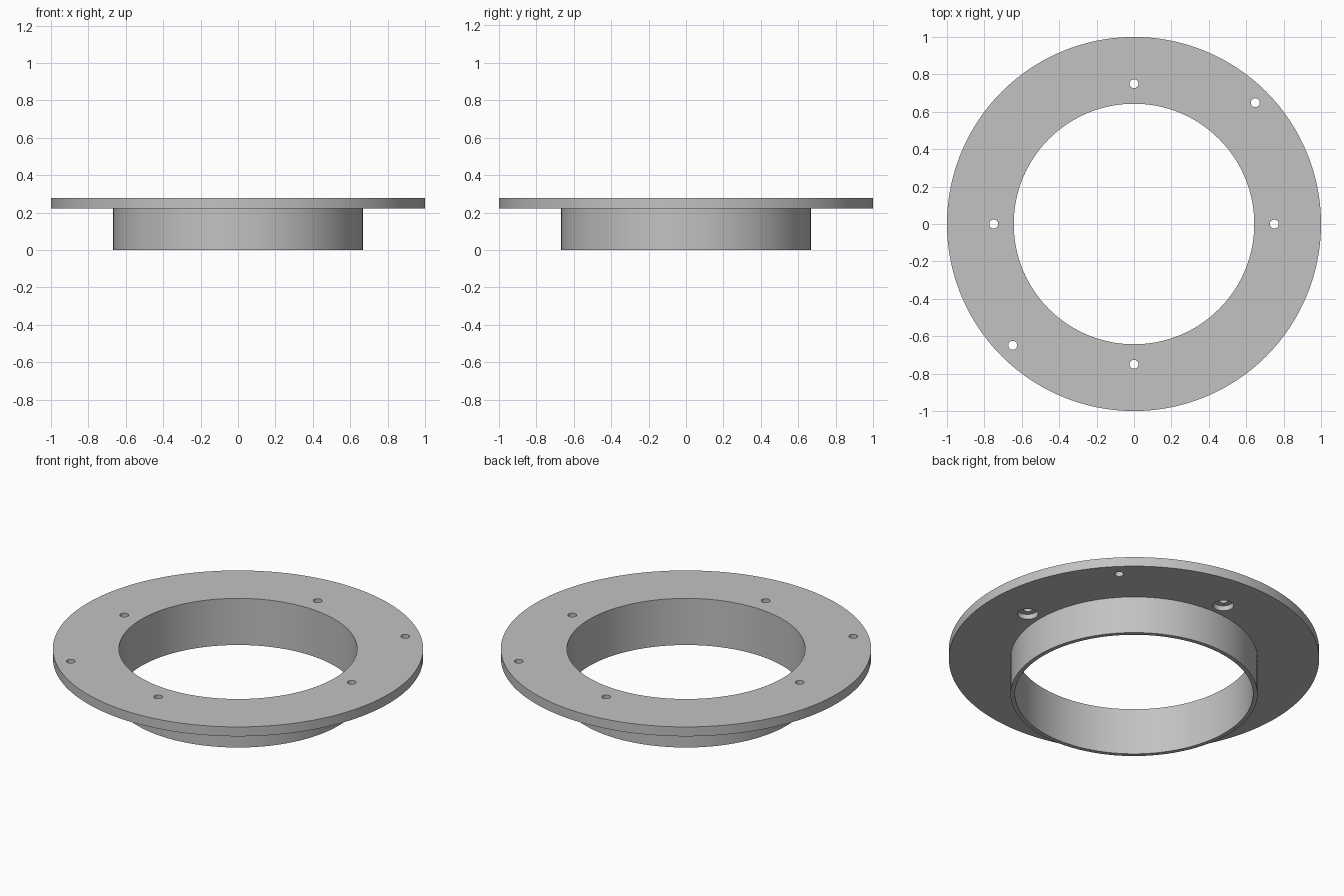
import bpy
import bmesh
from math import cos, sin, pi, radians
from mathutils import Matrix, Vector

if "Cube" in bpy.data.objects:
    bpy.data.objects.remove(bpy.data.objects["Cube"], do_unlink=True)

FLANGE_BOTTOM, FLANGE_TOP = 0.222, 0.278
TUBE_INNER, TUBE_OUTER = 0.643, 0.667
HOLE_RADIUS, BORE_RADIUS = 0.024, 0.056
BORE_TOP = 0.252

gray = bpy.data.materials.new("light_gray")
gray.use_nodes = True
color = (0.54, 0.54, 0.54, 1)
gray.diffuse_color = color
gray.node_tree.nodes["Principled BSDF"].inputs["Base Color"].default_value = color


def lathe(bm, profile, segments, center=(0, 0), closed=False):
    """Revolve (radius, z) points about a vertical axis; open profiles get end caps."""
    rings = []
    for r, z in profile:
        rings.append([bm.verts.new((center[0] + r * cos(2 * pi * i / segments),
                                    center[1] + r * sin(2 * pi * i / segments), z))
                      for i in range(segments)])
    pairs = list(zip(rings, rings[1:]))
    if closed:
        pairs.append((rings[-1], rings[0]))
    else:
        bm.faces.new(rings[0])
        bm.faces.new(rings[-1])
    for a, b in pairs:
        for i in range(segments):
            j = (i + 1) % segments
            bm.faces.new((a[i], a[j], b[j], b[i]))


def make_object(name, bm):
    bmesh.ops.recalc_face_normals(bm, faces=bm.faces)
    mesh = bpy.data.meshes.new(name)
    bm.to_mesh(mesh)
    bm.free()
    mesh.materials.append(gray)
    obj = bpy.data.objects.new(name, mesh)
    bpy.context.collection.objects.link(obj)
    return obj


# Flange and tube as one revolved section
bm = bmesh.new()
lathe(bm, [(TUBE_INNER, 0), (TUBE_OUTER, 0), (TUBE_OUTER, FLANGE_BOTTOM),
           (1, FLANGE_BOTTOM), (1, FLANGE_TOP), (TUBE_INNER, FLANGE_TOP)],
      128, closed=True)
ring = make_object("flanged_ring", bm)

# Cutters: four counterbored screw holes and two plain outer holes
bm = bmesh.new()
low, high = FLANGE_BOTTOM - 0.03, FLANGE_TOP + 0.03
counterbored = [(BORE_RADIUS, low), (BORE_RADIUS, BORE_TOP),
                (HOLE_RADIUS, BORE_TOP), (HOLE_RADIUS, high)]
plain = [(HOLE_RADIUS, low), (HOLE_RADIUS, high)]
holes = [(counterbored, 0.75, a) for a in (0, 90, 180, 270)]
holes += [(plain, 0.917, a) for a in (45, 225)]
for profile, distance, angle in holes:
    spot = Matrix.Rotation(radians(angle), 3, 'Z') @ Vector((distance, 0, 0))
    lathe(bm, profile, 32, center=(spot.x, spot.y))
cutter = make_object("hole_cutter", bm)
cutter.hide_render = True

# Drill the holes, then discard the cutter
bpy.ops.object.select_all(action='DESELECT')
ring.select_set(True)
bpy.context.view_layer.objects.active = ring
drill = ring.modifiers.new("drill_holes", 'BOOLEAN')
drill.operation = 'DIFFERENCE'
drill.solver = 'EXACT'
drill.object = cutter
bpy.ops.object.modifier_apply(modifier=drill.name)
bpy.data.objects.remove(cutter, do_unlink=True)

bpy.ops.object.shade_smooth_by_angle(angle=radians(30))
